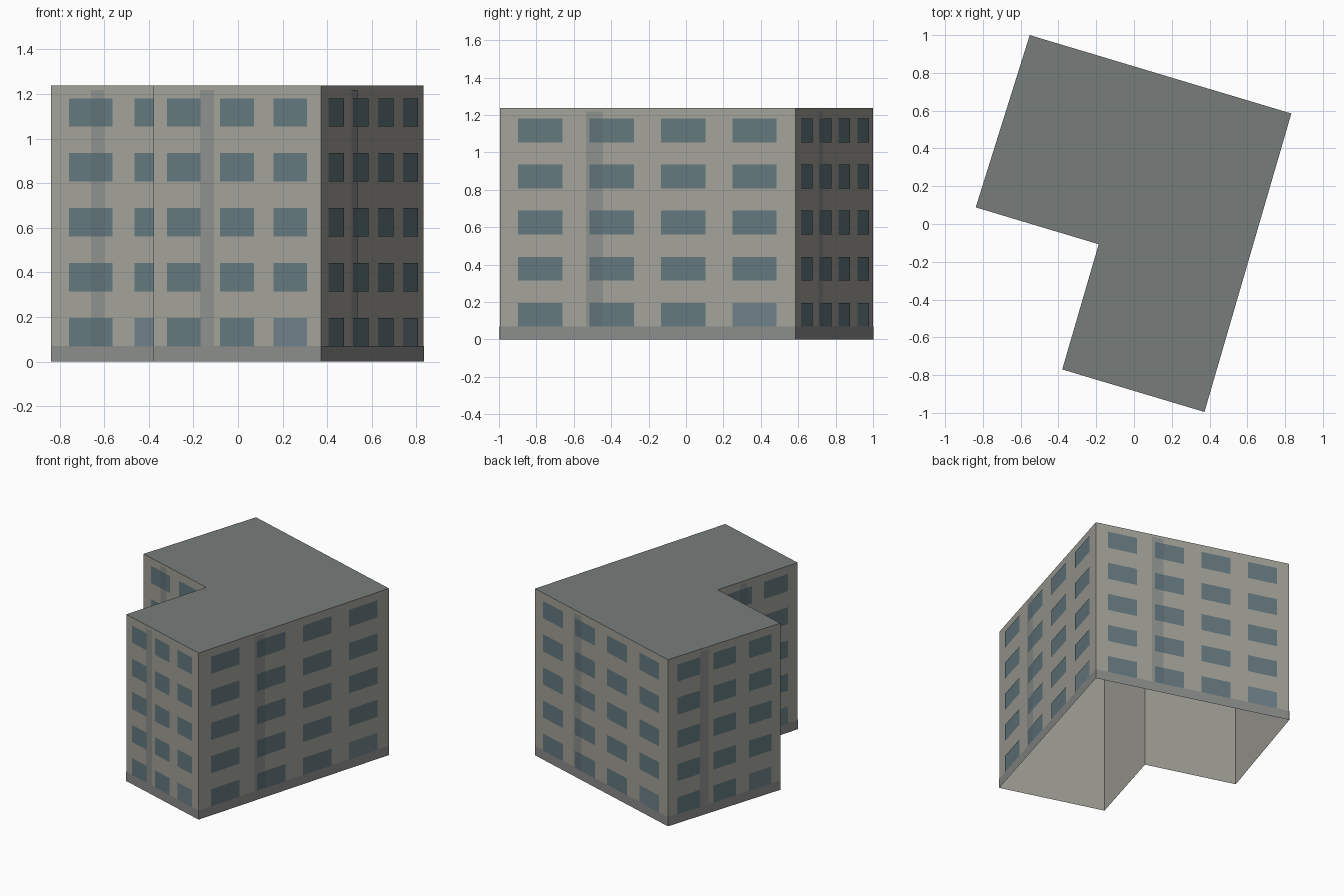
import bpy
from mathutils import Vector

if "Cube" in bpy.data.objects:
    bpy.data.objects.remove(bpy.data.objects["Cube"])

H = 1.238          # wall height
BASE = 0.07        # plinth height
FLOORS = 5

# L-shaped plan, counter-clockwise from the front left corner of the wing
PLAN = [(-0.38, -0.77), (0.373, -0.995), (0.833, 0.585),
        (-0.552, 1.0), (-0.838, 0.088), (-0.187, -0.107)]
COLUMNS = [3, 4, 4, 3, 2, 2]   # window columns on each wall


def material(name, rgb):
    m = bpy.data.materials.new(name)
    m.diffuse_color = tuple((c / 255) ** 2.2 for c in rgb) + (1,)
    m.use_nodes = True
    m.node_tree.nodes["Principled BSDF"].inputs["Base Color"].default_value = m.diffuse_color
    return m


def mesh_object(name, verts, faces, mat):
    me = bpy.data.meshes.new(name)
    me.from_pydata(verts, [], faces)
    me.materials.append(mat)
    ob = bpy.data.objects.new(name, me)
    bpy.context.collection.objects.link(ob)
    return ob


def panels(name, rects, mat, offset):
    """Thin surface panels; each rect is (wall, u0, u1, z0, z1), u in 0..1."""
    verts, faces = [], []
    for w, u0, u1, z0, z1 in rects:
        a, b = Vector(PLAN[w]), Vector(PLAN[(w + 1) % 6])
        d = (b - a).normalized()
        n = Vector((d.y, -d.x)) * offset
        p, q = a.lerp(b, u0) + n, a.lerp(b, u1) + n
        i = len(verts)
        verts += [(p.x, p.y, z0), (q.x, q.y, z0), (q.x, q.y, z1), (p.x, p.y, z1)]
        faces.append((i, i + 1, i + 2, i + 3))
    mesh_object(name, verts, faces, mat)


# Walls, open underneath, and flat roof
ring = [(x, y, z) for z in (0, H) for x, y in PLAN]
mesh_object("walls", ring, [(i, (i + 1) % 6, (i + 1) % 6 + 6, i + 6) for i in range(6)],
            material("wall", (161, 160, 152)))
mesh_object("roof", ring[6:], [tuple(range(6))], material("roof", (119, 125, 122)))

# Lay out plinth, downpipe strips, windows and doors on every wall
base, strips, windows, shaded, doors = [], [], [], [], []
for w, n in enumerate(COLUMNS):
    length = (Vector(PLAN[(w + 1) % 6]) - Vector(PLAN[w])).length
    base.append((w, 0, 1, 0, BASE))
    half = (0.0385 + 0.034 * length) / length / 2
    s0, s1 = 0.32 - half, 0.32 + half
    strips.append((w, s0, s1, BASE, 1.218))
    margin, width = 0.25 / n, 0.6 / n
    pitch = (1 - 2 * margin - width) / (n - 1)
    for f in range(FLOORS):
        z0 = 0.068 + f * 0.2465
        z1 = z0 + 0.127
        for c in range(n):
            u0 = margin + c * pitch
            u1 = u0 + width
            if f == 0 and c == n - 1:
                doors.append((w, u0, u1, z0, z1))
                continue
            # Split the window where the strip darkens it
            a, b = max(u0, s0), min(u1, s1)
            if a < b:
                shaded.append((w, a, b, z0, z1))
                pieces = [(u0, a), (b, u1)]
            else:
                pieces = [(u0, u1)]
            windows += [(w, p, q, z0, z1) for p, q in pieces if q - p > 1e-4]

panels("plinth", base, material("plinth", (138, 140, 138)), 0.002)
panels("vertical_strips", strips, material("strip", (140, 143, 140)), 0.002)
panels("windows", windows, material("glass", (100, 120, 126)), 0.004)
panels("shaded_windows", shaded, material("shaded_glass", (94, 112, 118)), 0.004)
panels("doors", doors, material("door", (110, 128, 135)), 0.004)
